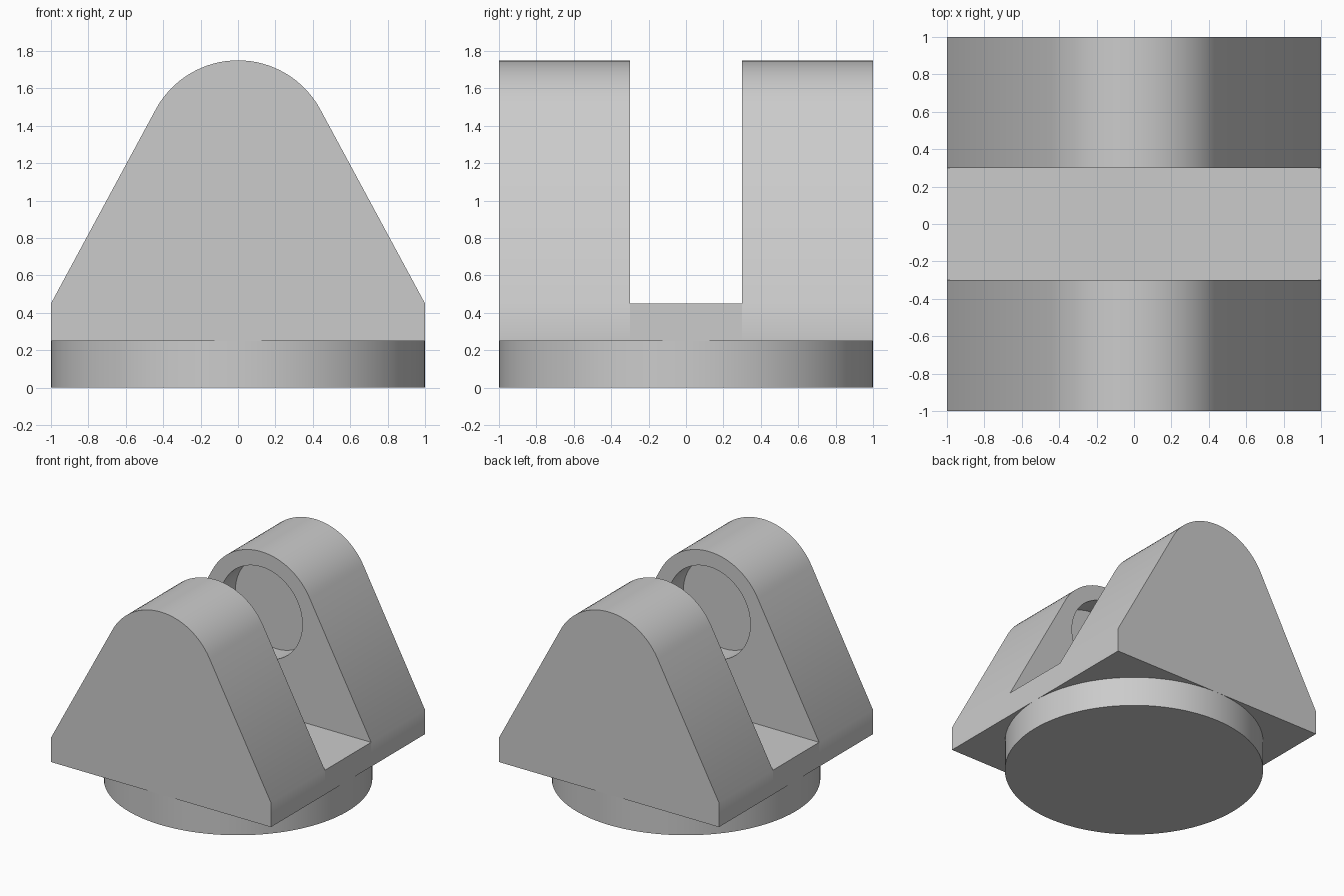
import bpy, bmesh
from math import sin, cos, pi, atan2, acos, hypot, radians

cube = bpy.data.objects.get("Cube")
if cube:
    bpy.data.objects.remove(cube, do_unlink=True)

grey = bpy.data.materials.new("plain grey")
grey.use_nodes = True
colour = (0.6, 0.6, 0.6, 1)
grey.diffuse_color = colour
grey.node_tree.nodes["Principled BSDF"].inputs["Base Color"].default_value = colour

DISC_TOP, PLATE_TOP = 0.25, 0.45     # heights of the disc and the plate
AXIS_Z, ROUND_R = 1.25, 0.5          # rounded lug head
BORE_R, BORE_DEPTH = 0.375, 0.2      # blind pin socket
GAP = 0.3                            # half the slot width


def finish(name, bm):
    bmesh.ops.recalc_face_normals(bm, faces=bm.faces)
    mesh = bpy.data.meshes.new(name)
    bm.to_mesh(mesh)
    bm.free()
    mesh.materials.append(grey)
    obj = bpy.data.objects.new(name, mesh)
    bpy.context.collection.objects.link(obj)
    bpy.ops.object.select_all(action='DESELECT')
    obj.select_set(True)
    bpy.context.view_layer.objects.active = obj
    bpy.ops.object.shade_smooth_by_angle(angle=radians(30))
    return obj


def ring(bm, points, y):
    return [bm.verts.new((x, y, z)) for x, z in points]


def loop_edges(bm, verts):
    return [bm.edges.new((v, verts[i - 1])) for i, v in enumerate(verts)]


def walls(bm, a, b):
    for i in range(len(a)):
        bm.faces.new((a[i - 1], a[i], b[i], b[i - 1]))


def arc(radius, start, end, steps):
    angles = [start + (end - start) * i / steps for i in range(steps + 1)]
    return [(radius * cos(t), AXIS_Z + radius * sin(t)) for t in angles]


# Round base disc
bm = bmesh.new()
bmesh.ops.create_cone(bm, cap_ends=True, segments=96, radius1=1, radius2=1, depth=DISC_TOP)
bmesh.ops.translate(bm, verts=bm.verts, vec=(0, 0, DISC_TOP / 2))
finish("base_disc", bm)

# Plate strip between the lugs
bm = bmesh.new()
bmesh.ops.create_cube(bm, size=1)
bmesh.ops.scale(bm, verts=bm.verts, vec=(2, 2 * GAP, PLATE_TOP - DISC_TOP))
bmesh.ops.translate(bm, verts=bm.verts, vec=(0, 0, (DISC_TOP + PLATE_TOP) / 2))
finish("slot_floor", bm)

# Lug: sides run tangent into the rounded head, socket in the inner face
drop = PLATE_TOP - AXIS_Z
tangent = atan2(drop, 1) + acos(ROUND_R / hypot(1, drop))
outline = [(-1, PLATE_TOP), (-1, DISC_TOP), (1, DISC_TOP), (1, PLATE_TOP)]
outline += arc(ROUND_R, tangent, pi - tangent, 32)
circle = arc(BORE_R, 0, 2 * pi, 64)[:-1]

bm = bmesh.new()
outer, inner = ring(bm, outline, -1), ring(bm, outline, -GAP)
rim, socket = ring(bm, circle, -GAP), ring(bm, circle, -GAP - BORE_DEPTH)
bm.faces.new(outer)
bm.faces.new(socket)
edges = loop_edges(bm, inner) + loop_edges(bm, rim)
bmesh.ops.triangle_fill(bm, edges=edges, use_beauty=True)
walls(bm, outer, inner)
walls(bm, rim, socket)
lugs = finish("pivot_lugs", bm)

# Matching lug on the other side
mirror = lugs.modifiers.new("mirror", 'MIRROR')
mirror.use_axis = (False, True, False)
mirror.use_mirror_merge = False
